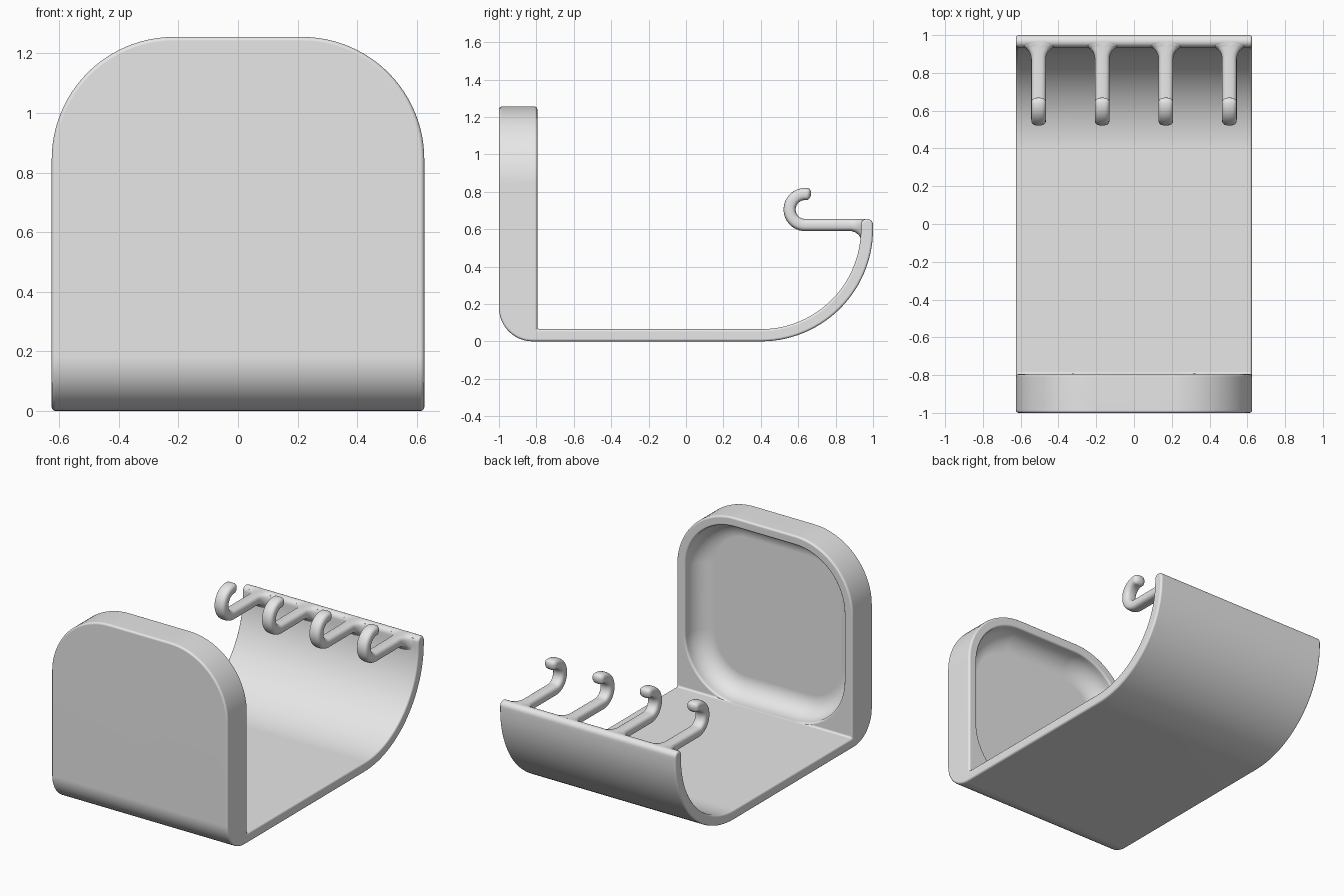
import bpy, bmesh, math

if "Cube" in bpy.data.objects:
    bpy.data.objects.remove(bpy.data.objects["Cube"], do_unlink=True)

grey = bpy.data.materials.new("light grey plastic")
grey.use_nodes = True
grey.diffuse_color = (0.8, 0.8, 0.8, 1)
grey.node_tree.nodes["Principled BSDF"].inputs["Base Color"].default_value = grey.diffuse_color


def loft(name, rings):
    """Closed solid through rings of equal point count."""
    bm = bmesh.new()
    loops = [[bm.verts.new(p) for p in ring] for ring in rings]
    n = len(loops[0])
    for a, b in zip(loops, loops[1:]):
        for i in range(n):
            j = (i + 1) % n
            bm.faces.new((a[i], a[j], b[j], b[i]))
    bm.faces.new(loops[0][::-1])
    bm.faces.new(loops[-1])
    bmesh.ops.recalc_face_normals(bm, faces=bm.faces)
    mesh = bpy.data.meshes.new(name)
    bm.to_mesh(mesh)
    bm.free()
    mesh.materials.append(grey)
    ob = bpy.data.objects.new(name, mesh)
    bpy.context.collection.objects.link(ob)
    return ob


def arc(cu, cv, r, start, end, steps):
    angles = [math.radians(start + (end - start) * i / steps) for i in range(steps + 1)]
    return [(cu + r * math.cos(a), cv + r * math.sin(a)) for a in angles]


def activate(ob):
    bpy.ops.object.select_all(action='DESELECT')
    ob.select_set(True)
    bpy.context.view_layer.objects.active = ob


def modify(ob, kind, **settings):
    activate(ob)
    mod = ob.modifiers.new(kind.lower(), kind)
    for key, value in settings.items():
        setattr(mod, key, value)
    bpy.ops.object.modifier_apply(modifier=mod.name)


def cut(ob, cutter, operation):
    cutter.hide_render = True
    modify(ob, 'BOOLEAN', object=cutter, operation=operation, solver='EXACT')
    bpy.data.objects.remove(cutter, do_unlink=True)


def smooth(ob):
    activate(ob)
    bpy.ops.object.shade_smooth_by_angle(angle=math.radians(40))


# Sizes
HALF_W, HEIGHT, CORNER = 0.625, 1.255, 0.41
FLOOR, LIP_R = 0.065, 0.6
PLATE_BACK = -0.795
HALF_T = FLOOR / 2

# Body: side profile of plate, floor and curved lip
side = arc(-0.82, 0.18, 0.18, 180, 270, 12)
side += arc(0.4, LIP_R, LIP_R, -90, 0, 28)
side += arc(1 - HALF_T, 0.655 - HALF_T, HALF_T, 0, 180, 10)
side += arc(0.4, LIP_R, LIP_R - FLOOR, 0, -90, 28)
side += [(PLATE_BACK, FLOOR), (PLATE_BACK, 1.4), (-1, 1.4)]
body = loft("holder_body", [[(x, y, z) for y, z in side] for x in (-0.7, 0.7)])

# Round the top corners of the plate and trim the sides
front = [(-HALF_W, -0.1), (HALF_W, -0.1)]
front += arc(HALF_W - CORNER, HEIGHT - CORNER, CORNER, 0, 90, 24)
front += arc(CORNER - HALF_W, HEIGHT - CORNER, CORNER, 90, 180, 24)
trim = loft("trim_cutter", [[(x, y, z) for x, z in front] for y in (-1.2, 1.2)])
cut(body, trim, 'INTERSECT')
modify(body, 'BEVEL', width=0.013, segments=3, limit_method='ANGLE',
       angle_limit=math.radians(40), use_clamp_overlap=False)


# Recess in the back of the plate, with a rounded rim and filleted bottom
def recess_ring(y, inset):
    w, r = 0.565, 0.35
    low, high = FLOOR + 0.001, 1.195
    pts = []
    for k, (sx, z) in enumerate(((1, high - r), (-1, high - r), (-1, low + r), (1, low + r))):
        pts += arc(sx * (w - r), z, r - inset, 90 * k, 90 * k + 90, 16)
    return [(x, y, max(z, low)) for x, z in pts]


RIM, FILLET = 0.012, 0.12
rings = [recess_ring(PLATE_BACK + 0.03, -RIM)]
rings += [recess_ring(PLATE_BACK - RIM + RIM * math.cos(t), -RIM * (1 - math.sin(t)))
          for t in (math.radians(a) for a in (0, 30, 60, 90))]
for i in range(11):
    t = math.radians(9 * i)
    rings.append(recess_ring(-0.815 - FILLET * math.sin(t), FILLET * (1 - math.cos(t))))
cut(body, loft("recess_cutter", rings), 'DIFFERENCE')
smooth(body)
weighted = body.modifiers.new("weighted_normals", 'WEIGHTED_NORMAL')
weighted.keep_sharp = True


# Hooks: rod flared into the lip, curling up at the free end
def hook_ring(x, y, z, ny, nz, half_w, half_h):
    pts = []
    for i in range(24):
        a = 2 * math.pi * i / 24
        u, v = (math.copysign(abs(c) ** 0.7, c) for c in (math.cos(a), math.sin(a)))
        pts.append((x + half_w * u, y + half_h * v * ny, z + half_h * v * nz))
    return pts


def make_hook(name, x):
    half_w, flare, top = 0.039, 0.065, 0.655
    rings = [hook_ring(x, 0.965, top - HALF_T - flare / 2, 0, 1, half_w + flare, HALF_T + flare / 2)]
    # Flared root
    for i in range(9):
        t = math.radians(90 - 90 * i / 8)
        f = flare * (1 - math.cos(t))
        rings.append(hook_ring(x, 0.94 - flare + flare * math.sin(t), top - HALF_T - f / 2,
                               0, 1, half_w + f, HALF_T + f / 2))
    # Curl
    cy, cz, r = 0.637, 0.705, 0.083
    for y, z in arc(cy, cz, r, -90, -278, 22):
        ny, nz = (cy - y) / r, (cz - z) / r
        rings.append(hook_ring(x, y, z, ny, nz, half_w, HALF_T))
    # Rounded tip
    for a in (25, 50, 70, 84):
        t = math.radians(a)
        s, step = math.cos(t), 0.02 * math.sin(t)
        rings.append(hook_ring(x, y - step * nz, z + step * ny, ny, nz, half_w * s, HALF_T * s))
    smooth(loft(name, rings))


for i in range(4):
    make_hook(f"hook_{i + 1}", -0.505 + i * 0.3367)
